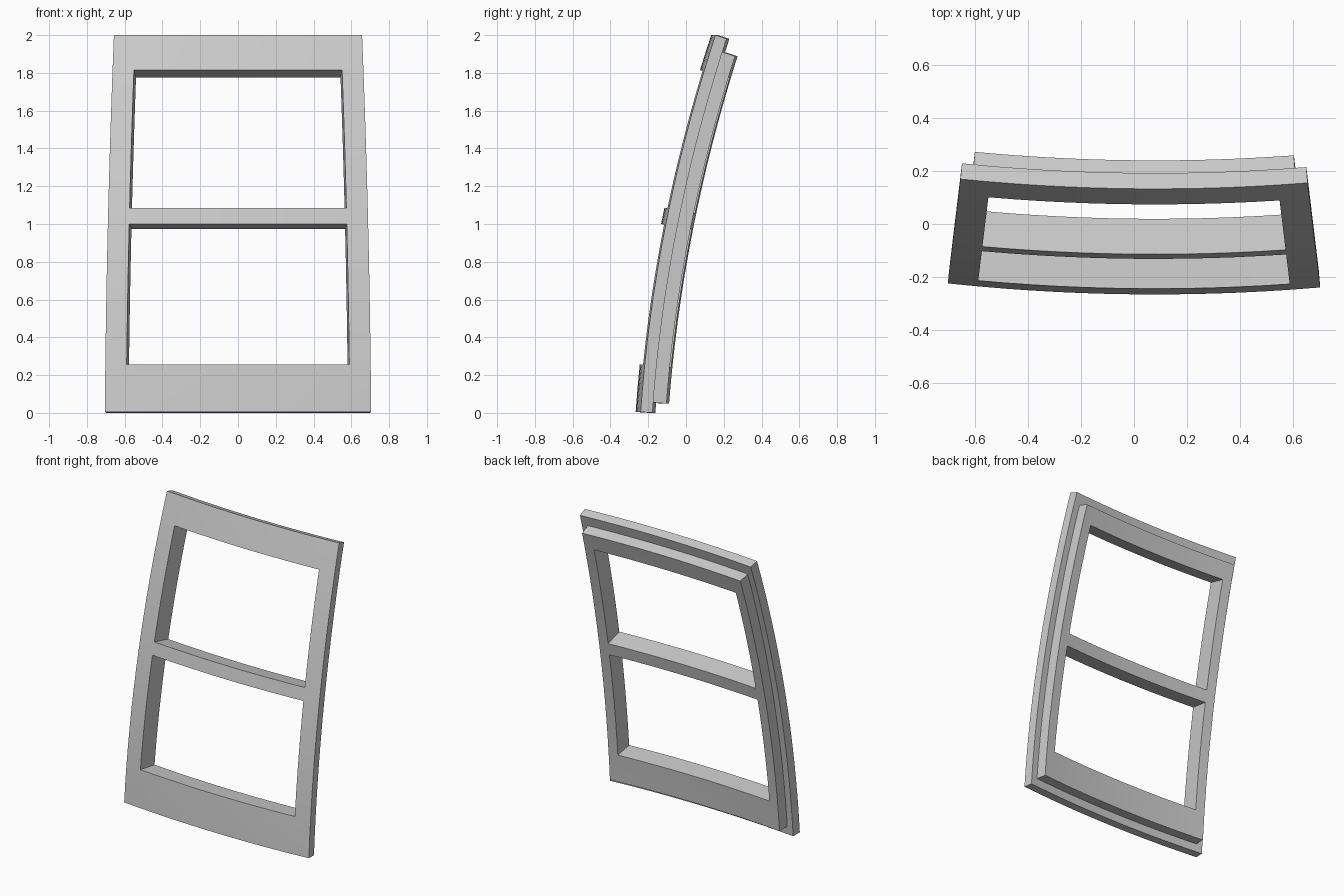
import bpy
import bmesh
import math
from mathutils import Vector

cube = bpy.data.objects.get("Cube")
if cube:
    bpy.data.objects.remove(cube, do_unlink=True)

grey = bpy.data.materials.new("plain_grey")
grey.use_nodes = True
colour = (0.6, 0.6, 0.6, 1)
grey.diffuse_color = colour
grey.node_tree.nodes["Principled BSDF"].inputs["Base Color"].default_value = colour

CREST = 0.08                       # x of the foremost line of the bowed face
OUTER, OPENING = 0.705, 0.592      # half widths at the foot
LOWER, UPPER = (0.255, 1.0), (1.085, 1.815)


def taper(z):
    return 0.008 * z + 0.008 * z * z


def on_shell(x, z, depth):
    """Point on the doubly curved face, pushed back along its normal."""
    y = -0.267 + 0.07 * z + 0.065 * z * z + 0.068 * (x - CREST) ** 2
    normal = Vector((-0.136 * (x - CREST), 1, -0.07 - 0.13 * z)).normalized()
    return Vector((x, y, z)) + normal * depth


def steps(a, b, n):
    return [a + (b - a) * i / n for i in range(n)]


def frame_layer(name, near, far, margin, bottom, top):
    """Curved plate with two openings, between two depths."""
    rows = (steps(bottom, LOWER[0], 2) + steps(*LOWER, 6) + steps(LOWER[1], UPPER[0], 1)
            + steps(*UPPER, 6) + steps(UPPER[1], top, 2) + [top])
    n = 12
    bm = bmesh.new()
    sheets = []
    for depth in (near, far):
        sheet = []
        for z in rows:
            out, hole = OUTER - margin - taper(z), OPENING - taper(z)
            xs = [-out] + steps(-hole, hole, n) + [hole, out]
            sheet.append([bm.verts.new(on_shell(x, z, depth)) for x in xs])
        sheets.append(sheet)
    front, back = sheets
    cols = n + 2

    def solid(r, c):
        if not (0 <= r < len(rows) - 1 and 0 <= c < cols):
            return False
        mid = (rows[r] + rows[r + 1]) / 2
        glazed = LOWER[0] < mid < LOWER[1] or UPPER[0] < mid < UPPER[1]
        return not (glazed and 0 < c < cols - 1)

    for r in range(len(rows) - 1):
        for c in range(cols):
            if not solid(r, c):
                continue
            corners = [(r, c), (r, c + 1), (r + 1, c + 1), (r + 1, c)]
            bm.faces.new([front[i][j] for i, j in corners])
            bm.faces.new([back[i][j] for i, j in reversed(corners)])
            # walls wherever the neighbouring cell is empty
            beside = [(r - 1, c), (r, c + 1), (r + 1, c), (r, c - 1)]
            for k, cell in enumerate(beside):
                if not solid(*cell):
                    (a, b), (d, e) = corners[k], corners[(k + 1) % 4]
                    bm.faces.new([front[d][e], front[a][b], back[a][b], back[d][e]])
    loose = [v for v in bm.verts if not v.link_faces]
    bmesh.ops.delete(bm, geom=loose, context='VERTS')
    bmesh.ops.recalc_face_normals(bm, faces=bm.faces)
    mesh = bpy.data.meshes.new(name)
    bm.to_mesh(mesh)
    bm.free()
    mesh.materials.append(grey)
    obj = bpy.data.objects.new(name, mesh)
    bpy.context.collection.objects.link(obj)
    bpy.ops.object.select_all(action='DESELECT')
    obj.select_set(True)
    bpy.context.view_layer.objects.active = obj
    bpy.ops.object.shade_smooth_by_angle(angle=math.radians(30))


# Outer frame, and the smaller rebated frame behind it
frame_layer("outer_frame", 0, 0.063, 0, 0.005, 2.0)
frame_layer("rear_frame", 0.063, 0.137, 0.045, 0.06, 1.93)
